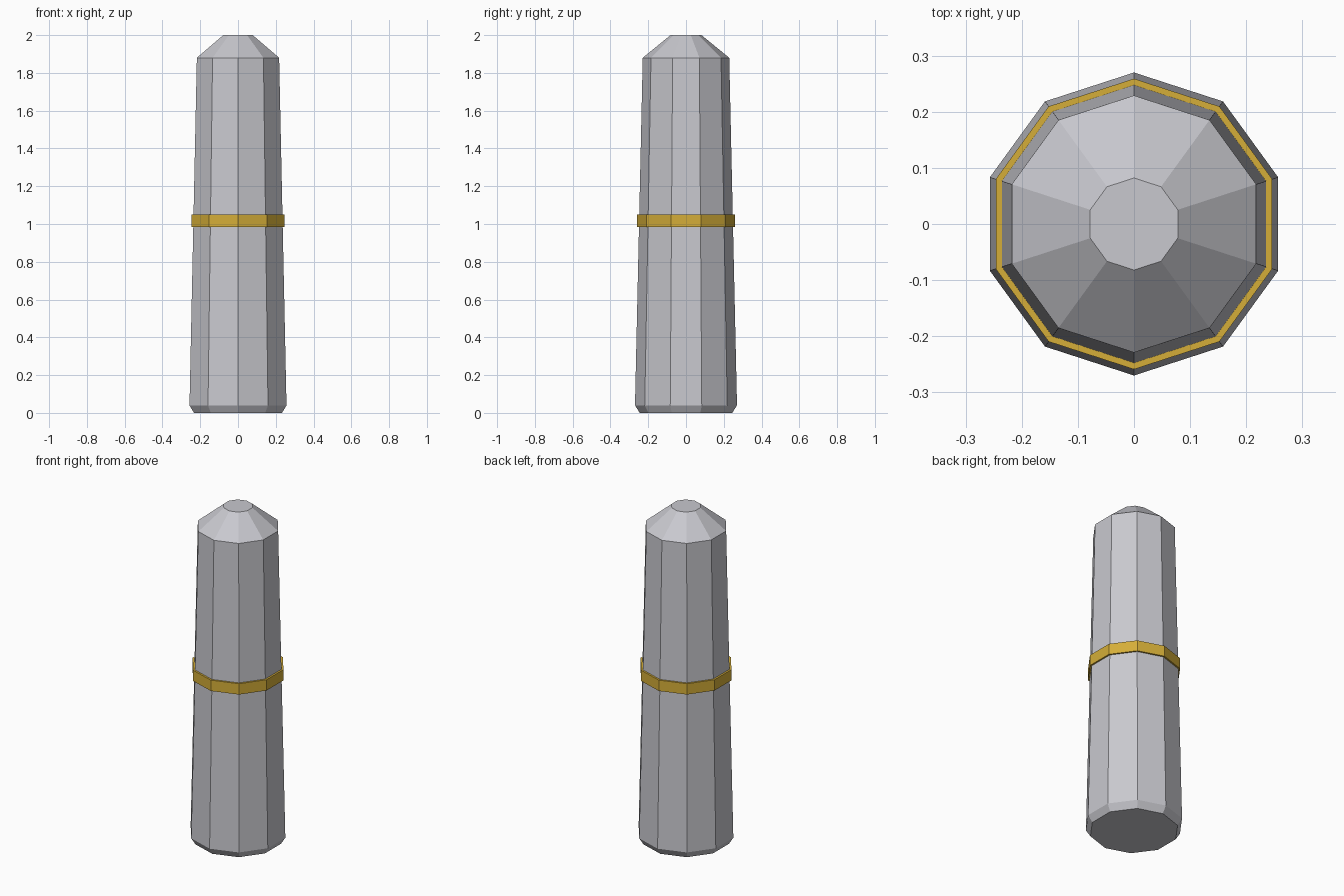
import bpy
import bmesh
from math import cos, sin, tau, pi

SIDES = 10

default = bpy.data.objects.get("Cube")
if default:
    bpy.data.objects.remove(default, do_unlink=True)


def make_material(name, rgb):
    mat = bpy.data.materials.new(name)
    mat.use_nodes = True
    mat.diffuse_color = (*rgb, 1)
    mat.node_tree.nodes["Principled BSDF"].inputs["Base Color"].default_value = (*rgb, 1)
    return mat


def turned_part(name, profile, mat):
    """Sweep (radius, height) pairs into a closed, flat-shaded ten-sided solid."""
    bm = bmesh.new()
    rings = []
    for radius, z in profile:
        angles = [pi / 2 + tau * i / SIDES for i in range(SIDES)]
        rings.append([bm.verts.new((radius * cos(a), radius * sin(a), z)) for a in angles])
    for low, high in zip(rings, rings[1:]):
        for i in range(SIDES):
            j = (i + 1) % SIDES
            bm.faces.new((low[i], low[j], high[j], high[i]))
    bm.faces.new(rings[0][::-1])
    bm.faces.new(rings[-1])
    mesh = bpy.data.meshes.new(name)
    bm.to_mesh(mesh)
    bm.free()
    mesh.materials.append(mat)
    obj = bpy.data.objects.new(name, mesh)
    bpy.context.collection.objects.link(obj)
    return obj


silver = make_material("silver grey", (0.58, 0.58, 0.62))
gold = make_material("gold", (0.66, 0.42, 0.04))

# Tapered body with a chamfered foot and a blunt conical tip
turned_part("tapered_body", [(0.245, 0), (0.27, 0.04), (0.229, 1.88), (0.082, 2)], silver)

# Band around the middle, its caps running into the body
turned_part("middle_band", [(0.259, 0.985), (0.259, 1.05)], gold)
